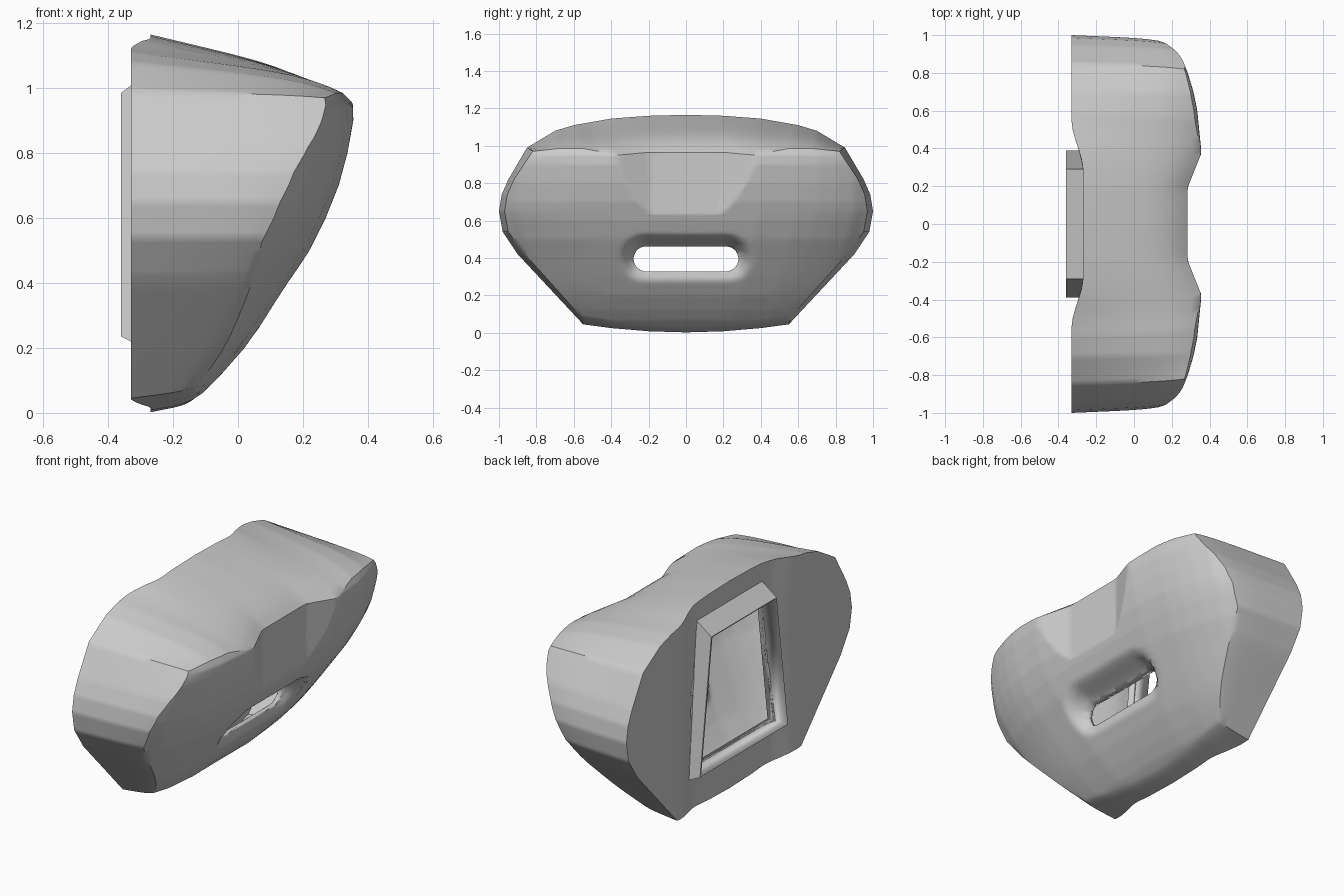
import bpy, bmesh, math

cube = bpy.data.objects.get("Cube")
if cube:
    bpy.data.objects.remove(cube)

grey = bpy.data.materials.new("neutral grey")
grey.use_nodes = True
COLOUR = (0.6, 0.6, 0.6, 1)
grey.diffuse_color = COLOUR
grey.node_tree.nodes["Principled BSDF"].inputs["Base Color"].default_value = COLOUR

CZ = 0.6                   # height of the middle of the shell outline
BACK = -0.33


def lerp(table, v):
    """Piecewise linear lookup."""
    if v <= table[0][0]:
        return table[0][1]
    for (a, fa), (b, fb) in zip(table, table[1:]):
        if v <= b:
            return fa + (fb - fa) * (v - a) / (b - a)
    return table[-1][1]


def smooth(a, b, v):
    t = min(1, max(0, (v - a) / (b - a)))
    return t * t * (3 - 2 * t)


# Half outlines (y, z) from top to bottom: wall at the back, rim at the front
BACK_HALF = [(0, 1.165), (.2, 1.16), (.4, 1.145), (.6, 1.11), (.7, 1.08), (.85, .99),
             (.95, .82), (.985, .74), (1, .65), (.98, .54), (.9, .42), (.55, .045),
             (.4, .025), (.2, .008), (0, .002)]
RIM_HALF = [(0, .965), (.2, .965), (.36, .95), (.55, .985), (.68, .985), (.82, .97),
            (.92, .82), (.955, .74), (.97, .65), (.95, .54), (.87, .43), (.56, .085),
            (.4, .06), (.2, .045), (0, .04)]
PROFILE = [(0, -.2), (.04, -.14), (.06, -.11), (.12, -.05), (.2, .02), (.3, .09), (.5, .22),
           (.6, .27), (.7, .31), (.8, .337), (.9, .355), (.95, .354), (1, .33)]
FALLOFF = [(.4, 0), (.6, .02), (.7, .04), (.8, .07), (.9, .11), (.97, .16)]


def outline(half, sub=7):
    full = half + [(-y, z) for y, z in half[-2:0:-1]]
    pts = []
    for (y0, z0), (y1, z1) in zip(full, full[1:] + full[:1]):
        for i in range(sub):
            t = i / sub
            pts.append((y0 + (y1 - y0) * t, z0 + (z1 - z0) * t))
    return pts


def front_x(y, z):
    y = abs(y)
    x = lerp(PROFILE, z) - lerp(FALLOFF, y + .25 * max(0, .65 - z))
    x = min(x, .283 + .4 * max(0, y - .19))              # flat centre panel
    d = math.hypot(max(0, y - .21), z - .385)            # funnel around the slot
    lip = 1 - smooth(.06, .145, d)
    return x + (.07 - x) * lip


def back_x(y):
    return BACK + .06 * (1 - smooth(.28, .55, abs(y)))   # shallow trough


def make(name, rings, angle=35):
    """Skin a stack of equal rings and close both ends."""
    bm = bmesh.new()
    rows = [[bm.verts.new(p) for p in r] for r in rings]
    n = len(rows[0])
    for a, b in zip(rows, rows[1:]):
        for i in range(n):
            bm.faces.new((a[i], a[(i + 1) % n], b[(i + 1) % n], b[i]))
    bm.faces.new(rows[0])
    bm.faces.new(rows[-1])
    bmesh.ops.recalc_face_normals(bm, faces=bm.faces)
    mesh = bpy.data.meshes.new(name)
    bm.to_mesh(mesh)
    bm.free()
    mesh.materials.append(grey)
    ob = bpy.data.objects.new(name, mesh)
    bpy.context.collection.objects.link(ob)
    activate(ob)
    bpy.ops.object.shade_smooth_by_angle(angle=math.radians(angle))
    return ob


def activate(ob):
    bpy.ops.object.select_all(action='DESELECT')
    ob.select_set(True)
    bpy.context.view_layer.objects.active = ob


def shell(name, size=1.0, push_front=0.0, push_back=0.0, steps=44):
    back, rim = outline(BACK_HALF), outline(RIM_HALF)

    def point(x, y, z):
        return (x, y * size, CZ + (z - CZ) * size)

    def towards(p, t):
        return p[0] * t, CZ + (p[1] - CZ) * t

    rings = []
    for k in range(1, 13):                               # back plate
        ring = [towards(p, k / 12) for p in back]
        rings.append([point(back_x(y) + push_back, y, z) for y, z in ring])
    for k in range(1, 16):                               # outer wall
        t = k / 16
        g = .66 * t + .34 * t ** 6
        row = []
        for (yb, zb), (yr, zr) in zip(back, rim):
            xb, xr = back_x(yb) + push_back, front_x(yr, zr) - push_front
            row.append(point(xb + (xr - xb) * t, yb + (yr - yb) * g, zb + (zr - zb) * g))
        rings.append(row)
    for k in range(steps, 0, -1):                        # front face
        ring = [towards(p, k / steps) for p in rim]
        rings.append([point(front_x(y, z) - push_front, y, z) for y, z in ring])
    return make(name, rings)


def trapezoid(x, low, high, wide_low, wide_high):
    return [(x, -wide_low, low), (x, wide_low, low), (x, wide_high, high), (x, -wide_high, high)]


def cut(ob, cutter):
    mod = ob.modifiers.new("cut", 'BOOLEAN')
    mod.operation, mod.object, mod.solver = 'DIFFERENCE', cutter, 'EXACT'
    activate(ob)
    bpy.ops.object.modifier_apply(modifier=mod.name)
    bpy.data.objects.remove(cutter)


# Thin hollow shell with a rear opening and a rounded front slot
body = shell("shell")
cut(body, shell("cavity", .985, .025, .015))
cut(body, make("opening", [trapezoid(x, .24, .98, .38, .28) for x in (-.5, -.2)]))

slot = []
for i in range(24):
    a = math.tau * (i + .5) / 24
    slot.append((math.copysign(.213, math.cos(a)) + .067 * math.cos(a), .395 + .067 * math.sin(a)))
cut(body, make("slot", [[(x, y, z) for y, z in slot] for x in (-.1, .5)]))

# Flared frame around the rear opening
frame = make("rear_frame", [trapezoid(-.24, .175, 1.075, .39, .29),
                            trapezoid(-.36, .235, .985, .39, .29)])
cut(frame, make("frame_hole", [trapezoid(x, .24, .98, .38, .28) for x in (-.5, -.1)]))
